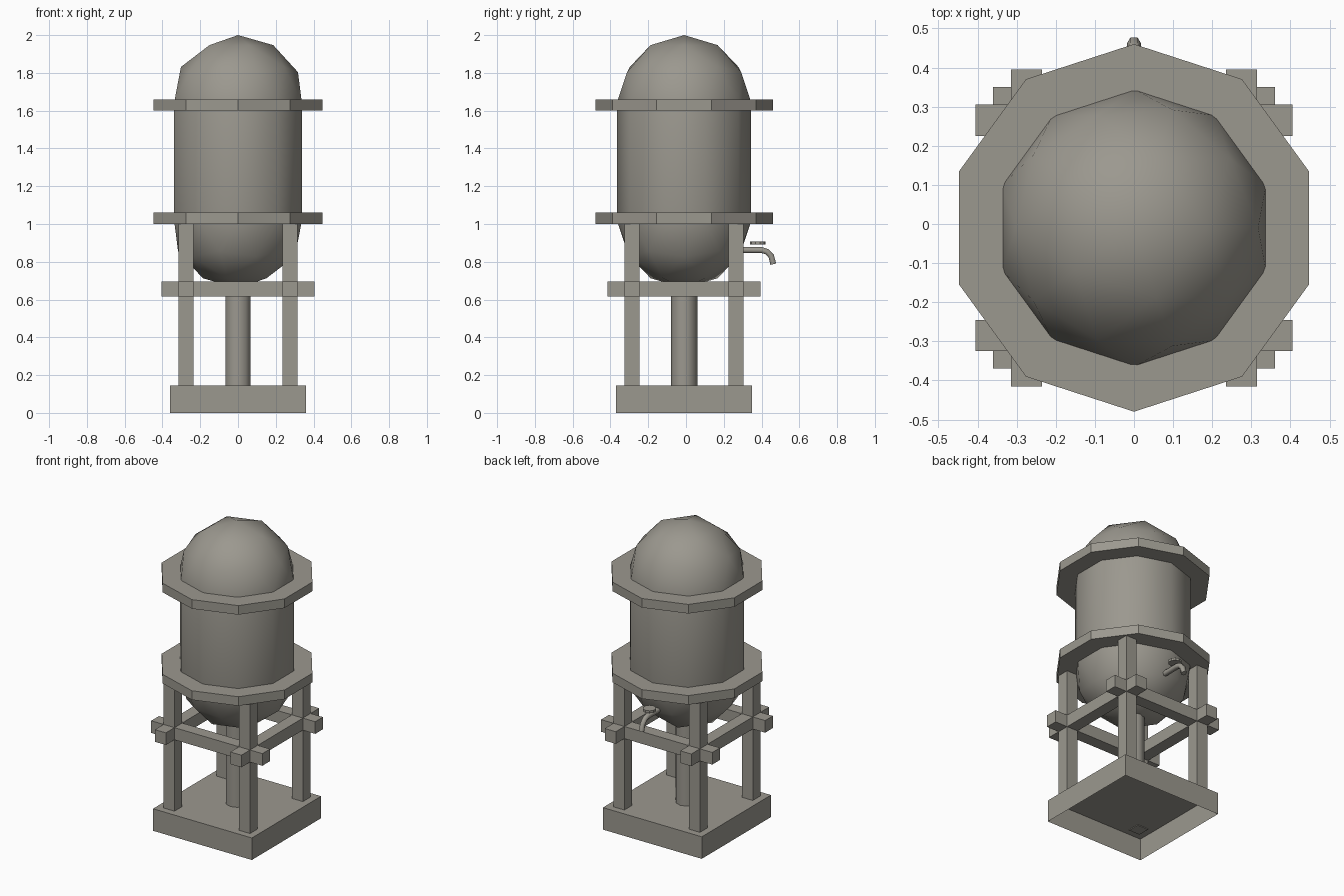
import bpy
import bmesh
import math
from mathutils import Vector

cube = bpy.data.objects.get("Cube")
if cube:
    bpy.data.objects.remove(cube, do_unlink=True)

CY = -0.01          # depth of the tower axis
RADIUS = 0.355      # tank radius
LEG = 0.275         # leg offset from the axis
BAR = 0.08          # timber thickness

metal = bpy.data.materials.new("warm grey")
metal.use_nodes = True
colour = (0.33, 0.315, 0.275, 1)
metal.diffuse_color = colour
metal.node_tree.nodes["Principled BSDF"].inputs["Base Color"].default_value = colour


def add(name, bm, smooth=None):
    mesh = bpy.data.meshes.new(name)
    bmesh.ops.recalc_face_normals(bm, faces=bm.faces[:])
    bm.to_mesh(mesh)
    bm.free()
    obj = bpy.data.objects.new(name, mesh)
    bpy.context.collection.objects.link(obj)
    mesh.materials.append(metal)
    if smooth:
        bpy.ops.object.select_all(action="DESELECT")
        obj.select_set(True)
        bpy.context.view_layer.objects.active = obj
        bpy.ops.object.shade_smooth_by_angle(angle=math.radians(smooth))
    return obj


def box(name, centre, size):
    bm = bmesh.new()
    bmesh.ops.create_cube(bm, size=1)
    bmesh.ops.scale(bm, vec=size, verts=bm.verts)
    bmesh.ops.translate(bm, vec=centre, verts=bm.verts)
    return add(name, bm)


def drum(name, radius, z0, z1, y=CY, smooth=None):
    bm = bmesh.new()
    bmesh.ops.create_cone(bm, cap_ends=True, segments=10, radius1=radius,
                          radius2=radius, depth=z1 - z0)
    bmesh.ops.translate(bm, vec=(0, y, (z0 + z1) / 2), verts=bm.verts)
    return add(name, bm, smooth)


# Tank: a faceted sphere split at its equator and stretched upwards
bm = bmesh.new()
bmesh.ops.create_icosphere(bm, subdivisions=2, radius=RADIUS)
equator = [e for e in bm.edges if all(abs(v.co.z) < 0.001 for v in e.verts)]
bmesh.ops.split_edges(bm, edges=equator)
for face in bm.faces:
    if face.calc_center_median().z > 0:
        for v in face.verts:
            v.tag = True
for v in bm.verts:
    v.co += Vector((0, CY, 1.645 if v.tag else 1.015))
rims = [e for e in bm.edges if e.is_boundary]
bmesh.ops.bridge_loops(bm, edges=rims)
add("tank", bm, 60)

# Walkway rings and central pipe
drum("lower_ring", 0.47, 1.0, 1.06)
drum("upper_ring", 0.47, 1.6, 1.66)
drum("central_pipe", 0.07, 0.145, 0.75, smooth=60)

# Base, open underneath
bm = bmesh.new()
bmesh.ops.create_cube(bm, size=1)
bmesh.ops.scale(bm, vec=(0.72, 0.72, 0.145), verts=bm.verts)
bmesh.ops.translate(bm, vec=(0, CY, 0.0725), verts=bm.verts)
floor = [f for f in bm.faces if f.calc_center_median().z < 0.01]
bmesh.ops.delete(bm, geom=floor, context="FACES_ONLY")
add("base", bm)

# Legs and crossing rails
for sx, side in ((-1, "right"), (1, "left")):
    box(side + "_rail", (sx * LEG, CY, 0.655), (BAR, 0.81, BAR))
    for sy, end in ((-1, "front"), (1, "back")):
        box(f"{end}_{side}_leg", (sx * LEG, CY + sy * LEG, 0.57), (BAR, BAR, 0.86))
for sy, end in ((-1, "front"), (1, "back")):
    box(end + "_rail", (0, CY + sy * LEG, 0.655), (0.81, BAR, BAR))

# Tap spout swept along a bent path, with a round handle above
path = [(0.26, 0.862), (0.40, 0.862), (0.43, 0.853), (0.451, 0.83), (0.462, 0.787)]
curve = bpy.data.curves.new("tap_spout", "CURVE")
curve.dimensions = "3D"
curve.bevel_depth = 0.018
curve.bevel_resolution = 1
curve.use_fill_caps = True
spline = curve.splines.new("POLY")
spline.points.add(len(path) - 1)
for point, (y, z) in zip(spline.points, path):
    point.co = (0, y, z, 1)
curve.materials.append(metal)
bpy.context.collection.objects.link(bpy.data.objects.new("tap_spout", curve))
drum("tap_handle", 0.04, 0.892, 0.908, y=0.38)
